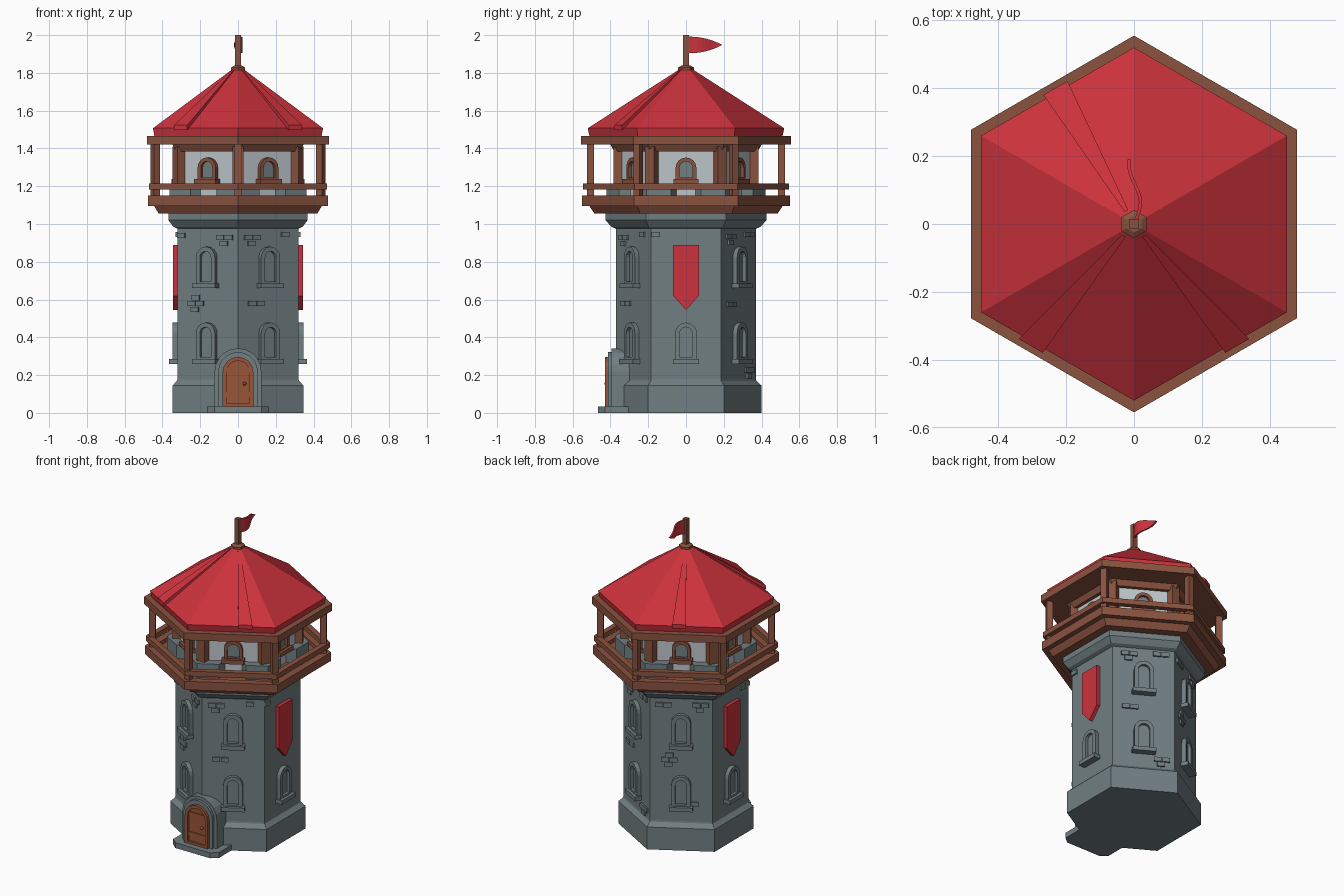
import bpy, bmesh, math
from mathutils import Matrix, Vector

if "Cube" in bpy.data.objects:
    bpy.data.objects.remove(bpy.data.objects["Cube"])


def srgb(h):
    v = [int(h[i:i + 2], 16) / 255 for i in (0, 2, 4)]
    return [c / 12.92 if c <= 0.04045 else ((c + 0.055) / 1.055) ** 2.4 for c in v] + [1]


def material(name, h):
    m = bpy.data.materials.new(name)
    m.diffuse_color = srgb(h)
    m.use_nodes = True
    m.node_tree.nodes["Principled BSDF"].inputs["Base Color"].default_value = m.diffuse_color
    return m


STONE = material("grey stone", "717e82")
RED = material("red cloth and roof", "cc323c")
WOOD = material("brown wood", "8a523f")
DOOR = material("door wood", "985538")
PLASTER = material("pale plaster", "bcc5ca")


def mesh(name, verts, faces, mat, angle=0.0):
    """Object from vertices; local x is outward, turned by angle about z."""
    rot = Matrix.Rotation(math.radians(angle), 3, 'Z')
    me = bpy.data.meshes.new(name)
    me.from_pydata([rot @ Vector(v) for v in verts], [], faces)
    bm = bmesh.new()
    bm.from_mesh(me)
    bmesh.ops.recalc_face_normals(bm, faces=bm.faces)
    bm.to_mesh(me)
    bm.free()
    me.materials.append(mat)
    ob = bpy.data.objects.new(name, me)
    bpy.context.collection.objects.link(ob)
    return ob


def hexagon(name, profile, mat, ring=False):
    """Six-sided lathe of (corner radius, z) points; ring closes the profile."""
    n = len(profile)
    verts = [(r * math.cos(a), r * math.sin(a), z) for r, z in profile
             for a in [math.radians(30 + 60 * k) for k in range(6)]]
    faces = []
    for i in range(n if ring else n - 1):
        j = (i + 1) % n
        faces += [(i * 6 + k, i * 6 + (k + 1) % 6, j * 6 + (k + 1) % 6, j * 6 + k) for k in range(6)]
    if not ring:
        faces += [tuple(range(6)), tuple(range((n - 1) * 6, n * 6))]
    return mesh(name, verts, faces, mat)


def prism(name, pts, x0, x1, mat, angle):
    """Extrude a (sideways, z) outline outward from x0 to x1."""
    n = len(pts)
    verts = [(x, t, z) for x in (x0, x1) for t, z in pts]
    faces = [(i, (i + 1) % n, n + (i + 1) % n, n + i) for i in range(n)]
    return mesh(name, verts, faces + [tuple(range(n)), tuple(range(n, 2 * n))], mat, angle)


def box(name, x0, x1, t0, t1, z0, z1, mat, angle):
    return prism(name, [(t0, z0), (t1, z0), (t1, z1), (t0, z1)], x0, x1, mat, angle)


def arch(w, z0, z1, seg=8):
    pts = [(-w, z0), (w, z0)]
    return pts + [(w * math.cos(math.pi * i / seg), z1 - w + w * math.sin(math.pi * i / seg))
                  for i in range(seg + 1)]


def arch_frame(name, w, z0, z1, b, x0, x1, mat, angle):
    """Arched band of width b around an opening."""
    o, q = arch(w, z0, z1), arch(w - b, z0 + b, z1 - b)
    n = len(o)
    verts = [(x, t, z) for x in (x0, x1) for p in (o, q) for t, z in p]
    faces = []
    for i in range(n):
        j = (i + 1) % n
        for a, c in ((0, n), (n, 3 * n), (3 * n, 2 * n), (2 * n, 0)):
            faces.append((a + i, a + j, c + j, c + i))
    return mesh(name, verts, faces, mat, angle)


# Stone tower
hexagon("tower_body", [(.40, 0), (.40, .145), (.372, .17), (.37, .18), (.37, .975), (.395, .985),
                       (.425, 1.02), (.425, 1.10)], STONE)

# Balcony, railing, posts
hexagon("balcony_floor", [(.485, 1.055), (.512, 1.095), (.55, 1.095), (.55, 1.15),
                          (.50, 1.15), (.50, 1.125)], WOOD)
hexagon("railing", [(.545, 1.182), (.545, 1.215), (.505, 1.215), (.505, 1.182)], WOOD, True)

# Upper room and roof
hexagon("upper_room", [(.355, 1.1), (.355, 1.41)], PLASTER)
hexagon("roof_beams", [(.38, 1.385), (.40, 1.42), (.555, 1.42), (.555, 1.467)], WOOD)
hexagon("roof", [(.51, 1.46), (.52, 1.507), (.03, 1.822)], RED)
hexagon("roof_cap", [(.03, 1.805), (.042, 1.815), (.042, 1.828), (.025, 1.838)], WOOD)

for k in range(6):
    va = 30 + 60 * k
    box("balcony_post", .487, .525, -.019, .019, 1.14, 1.43, WOOD, va)
    box("room_column", .33, .385, -.028, .028, 1.1, 1.41, WOOD, va)
    # corner battlement on the balcony
    L = .13
    plan = [(.42 - .5 * L, -.866 * L), (.42, 0), (.42 - .5 * L, .866 * L),
            (.36 - .5 * L, .866 * L), (.36, 0), (.36 - .5 * L, -.866 * L)]
    verts = [(x, y, z) for z in (1.1, 1.215) for x, y in plan]
    faces = [(i, (i + 1) % 6, 6 + (i + 1) % 6, 6 + i) for i in range(6)]
    faces += [(0, 1, 4, 5), (1, 2, 3, 4), (6, 7, 10, 11), (7, 8, 9, 10)]
    mesh("battlement", verts, faces, STONE, va)


# Windows and banners on each face
def window(z0, z1, w, b, x, mat, angle):
    arch_frame("window_frame", w, z0, z1, b, x - .02, x + .026, mat, angle)
    prism("window_pane", arch(w - b, z0 + b, z1 - b), x - .02, x + .007, STONE, angle)
    box("window_sill", x - .02, x + .045, -w - .012, w + .012, z0 - .012, z0 + .014, mat, angle)


for k in range(6):
    a = 60 * k
    window(.272, .478, .058, .024, .32, STONE, a)
    window(1.225, 1.352, .055, .02, .307, WOOD, a)
    if k % 3:
        window(.672, .88, .058, .024, .32, STONE, a)
    else:
        prism("banner", [(-.068, .89), (-.068, .62), (0, .545), (.068, .62), (.068, .89)],
              .31, .344, RED, a)

# Raised bricks: face angle -> clusters of (sideways, z, brick count)
clusters = {
    300: [(-.105, .915, 3), (.12, .93, 1), (-.08, .565, 2)],
    240: [(.10, .915, 3), (-.075, .565, 4), (-.14, .925, 1)],
    60: [(-.09, .92, 3), (.10, .93, 2), (-.085, .56, 2), (.105, .215, 3)],
    120: [(-.11, .92, 2), (.11, .925, 3), (-.075, .565, 4), (.10, .28, 1)],
    0: [(-.14, .93, 1)], 180: [(.14, .93, 1)],
}
offsets = [(-.02, .014), (.03, .014), (0, -.018), (.005, .044)]
for a, items in clusters.items():
    for t, z, n in items:
        for dt, dz in offsets[:n]:
            t1, z1 = t + dt, z + dz
            box("raised_brick", .31, .331, t1 - .023, t1 + .023, z1 - .014, z1 + .014, STONE, a)

# Loose wedge panels lying on the roof
for a, t in ((300, .084), (240, -.084), (120, 0)):
    verts = []
    for x, z, c, w in ((.463, 1.497, t, .041), (.045, 1.806, t * .1, .006)):
        for up in (0, .026 if x > .1 else .008):
            verts += [(x, c - w, z + up), (x, c + w, z + up)]
    mesh("roof_panel", verts, [(0, 1, 3, 2), (4, 5, 7, 6), (0, 1, 5, 4), (2, 3, 7, 6),
                               (0, 2, 6, 4), (1, 3, 7, 5)], RED, a)

# Flagpole and waving pennant
box("flagpole", -.015, .015, -.015, .015, 1.82, 2.0, WOOD, 0)
N = 10
verts = []
for i in range(N + 1):
    s = i / N
    x = .004 + .017 * math.sin(s * 5.2) * (1 - .1 * s) - .004 * s
    h = .043 * (1 - s ** 2.2) + .001
    for dx in (-.005, .005):
        verts += [(x + dx, .01 + .18 * s, 1.948 - h), (x + dx, .01 + .18 * s, 1.948 + h)]
faces = [(0, 1, 3, 2), (4 * N, 4 * N + 1, 4 * N + 3, 4 * N + 2)]
for i in range(N):
    for p, q in ((0, 1), (1, 3), (3, 2), (2, 0)):
        faces.append((4 * i + p, 4 * i + q, 4 * i + 4 + q, 4 * i + 4 + p))
mesh("flag", verts, faces, RED)

# Entrance at the front corner: step, portal, door
step = [(.30, -.165), (.43, -.165), (.465, -.125), (.465, .125), (.43, .165), (.30, .165)]
sv = [(x, y, z) for z in (0, .035) for x, y in step]
mesh("door_step", sv, [(i, (i + 1) % 6, 6 + (i + 1) % 6, 6 + i) for i in range(6)]
     + [tuple(range(6)), tuple(range(6, 12))], STONE, -90)
prism("portal", arch(.105, .02, .322, 10), .28, .412, STONE, -90)
prism("portal_surround", arch(.124, .02, .342, 10), .28, .395, STONE, -90)
arch_frame("door_frame", .082, .03, .296, .02, .40, .43, DOOR, -90)
prism("door", arch(.064, .035, .278), .40, .417, DOOR, -90)
for z in (.085, .215):
    box("door_brace", .41, .423, -.062, .062, z, z + .025, DOOR, -90)
bpy.ops.mesh.primitive_uv_sphere_add(segments=10, ring_count=6, radius=.01, location=(.035, -.422, .155))
knob = bpy.context.object
knob.name = "door_knob"
knob.data.materials.append(WOOD)
